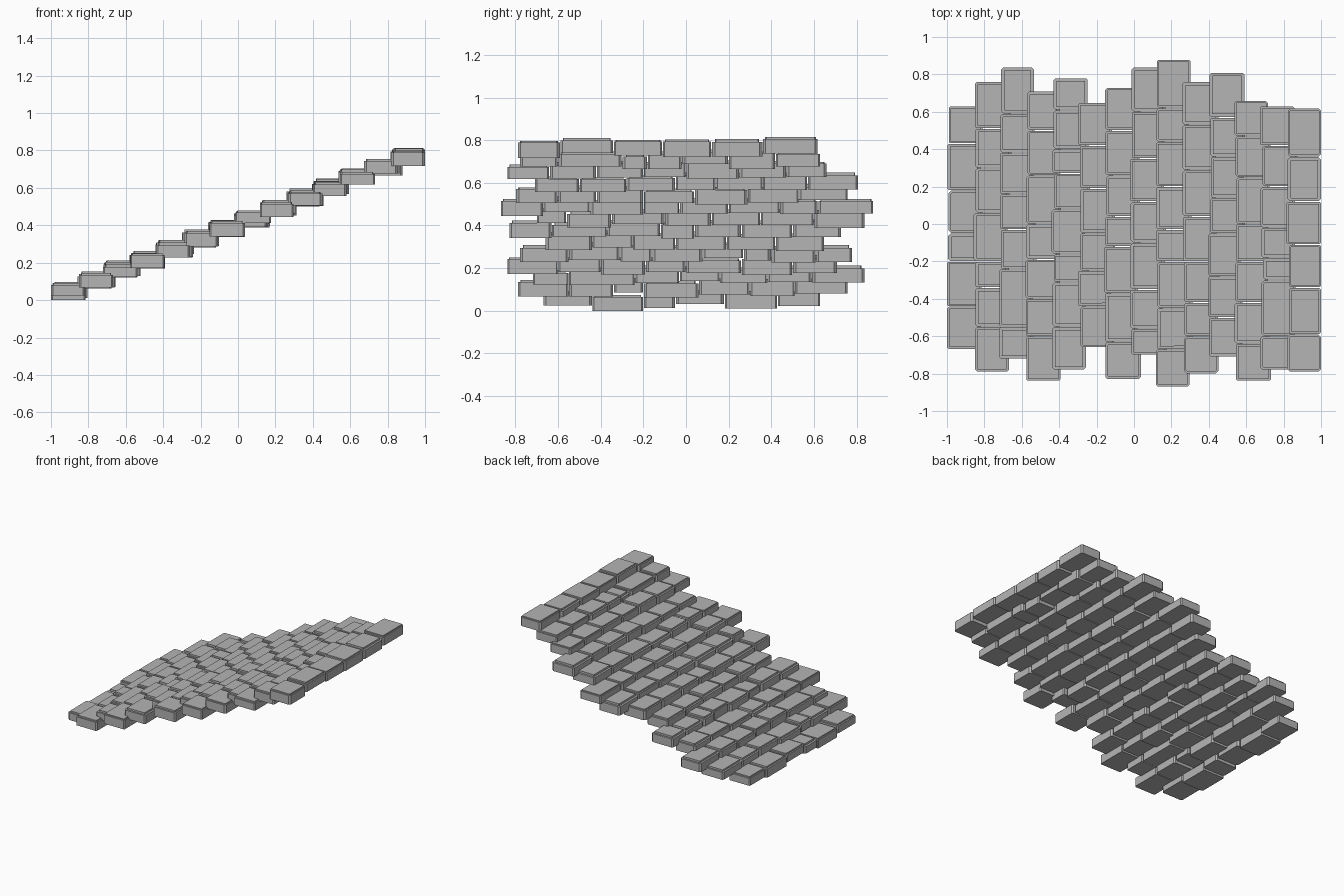
import bpy, bmesh, random
from mathutils import Vector

if "Cube" in bpy.data.objects:
    bpy.data.objects.remove(bpy.data.objects["Cube"])

random.seed(7)

stone = bpy.data.materials.new("grey stone")
stone.diffuse_color = (0.46, 0.46, 0.46, 1)
stone.use_nodes = True
stone.node_tree.nodes["Principled BSDF"].inputs["Base Color"].default_value = stone.diffuse_color

# Joints between the stones of each course (y positions), lowest course first
COURSES = [
    (-.67, -.44, -.20, -.05, .18, .43, .63),
    (-.79, -.55, -.34, -.20, .06, .30, .51, .76),
    (-.72, -.55, -.24, -.03, .16, .38, .59, .84),
    (-.84, -.60, -.40, -.19, .00, .26, .50, .71),
    (-.78, -.55, -.31, -.16, .08, .27, .40, .61, .78),
    (-.66, -.44, -.25, -.05, .19, .42, .65),
    (-.83, -.63, -.37, -.12, .04, .26, .50, .73),
    (-.70, -.56, -.35, -.10, .12, .35, .60, .84),
    (-.87, -.67, -.45, -.20, -.03, .20, .44, .62, .88),
    (-.80, -.60, -.42, -.20, .04, .29, .53, .76),
    (-.71, -.50, -.28, -.05, .14, .36, .57, .81),
    (-.84, -.64, -.42, -.20, .00, .25, .47, .66),
    (-.78, -.60, -.30, -.18, -.02, .20, .42, .63),
    (-.79, -.59, -.34, -.11, .12, .36, .62),
]
WIDTH, RUN, RISE = 0.18, 0.1395, 0.0548


def add_stone(bm, lo, hi):
    """One block: sharp base, worn upright corners and top rim."""
    part = bmesh.new()
    bmesh.ops.create_cube(part, size=1)
    for v in part.verts:
        v.co = Vector([lo[k] if v.co[k] < 0 else hi[k] for k in range(3)])
    upright = [e for e in part.edges if abs(e.verts[0].co.z - e.verts[1].co.z) > .01]
    bmesh.ops.bevel(part, geom=upright, offset=random.uniform(.006, .014),
                    segments=1, affect='EDGES')
    rim = [e for e in part.edges if all(v.co.z > hi[2] - 1e-4 for v in e.verts)]
    bmesh.ops.bevel(part, geom=rim, offset=random.uniform(.008, .016),
                    segments=2, affect='EDGES')
    temp = bpy.data.meshes.new("temp")
    part.to_mesh(temp)
    part.free()
    bm.from_mesh(temp)
    bpy.data.meshes.remove(temp)


# Stepped courses climbing towards +x
for i, joints in enumerate(COURSES):
    bm = bmesh.new()
    for j, (y0, y1) in enumerate(zip(joints, joints[1:])):
        x0 = -1 + RUN * i + random.uniform(0, .016)
        x1 = min(x0 + WIDTH + random.uniform(-.006, .012), 1)
        zc = .055 + RISE * i + random.uniform(-.010, .010)
        h = random.uniform(.033, .042)
        if i == 0 and j == 0:
            x0 = -1
        if i == 0 and j == 1:      # lowest stone rests on the ground
            zc = h
        if i == 13 and j == 1:     # outermost stone of the top course
            x1 = 1
        z0 = max(zc - h, 0)
        add_stone(bm, (x0, y0 + .002, z0), (x1, y1 - .002, min(zc + h, .815)))
    mesh = bpy.data.meshes.new(f"stone_course_{i + 1}")
    bm.to_mesh(mesh)
    bm.free()
    mesh.materials.append(stone)
    obj = bpy.data.objects.new(f"stone_course_{i + 1}", mesh)
    bpy.context.collection.objects.link(obj)
